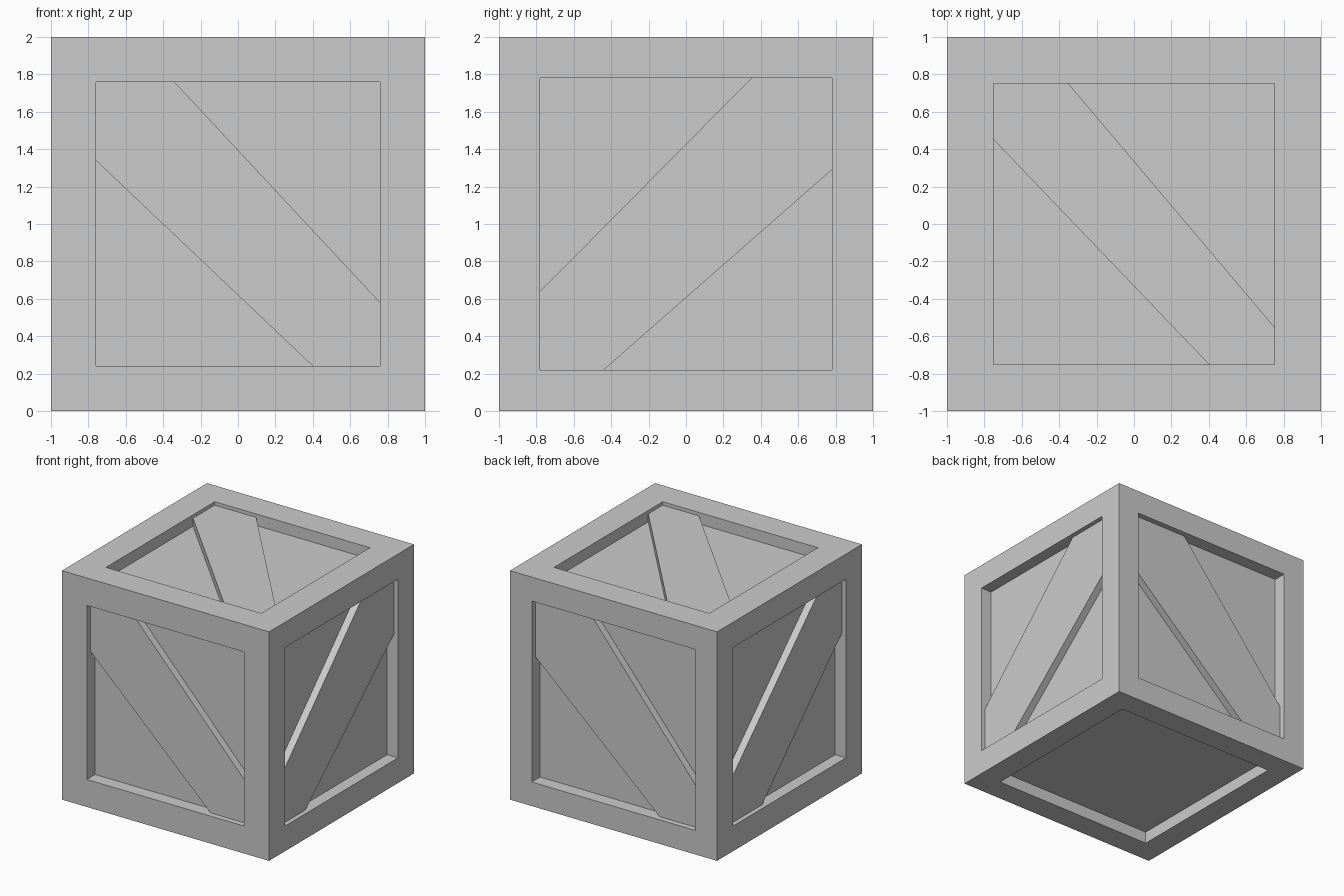
import bpy, bmesh
from mathutils import Vector

if "Cube" in bpy.data.objects:
    bpy.data.objects.remove(bpy.data.objects["Cube"])

X, Y, Z = Vector((1, 0, 0)), Vector((0, 1, 0)), Vector((0, 0, 1))

# name, right axis, up axis, opening half-size, panel depth, brace depth,
# brace mirrored?, brace edge ends (left, bottom, right, top)
SIDES = [
    ("front", X, Z, 0.76, 0.115, 0.05, 1, (0.34, 0.40, -0.42, -0.34)),
    ("back", -X, Z, 0.79, 0.115, 0.05, 1, (0.285, 0.41, -0.46, -0.25)),
    ("right", Y, Z, 0.78, 0.105, 0.04, -1, (0.29, 0.44, -0.36, -0.35)),
    ("left", -Y, Z, 0.78, 0.105, 0.04, -1, (0.30, 0.32, -0.425, -0.46)),
    ("top", X, Y, 0.75, 0.10, 0.03, 1, (0.45, 0.40, -0.55, -0.35)),
    ("bottom", X, -Y, 0.79, 0.105, None, 1, None),
]


def finish(name, bm):
    bmesh.ops.remove_doubles(bm, verts=bm.verts[:], dist=1e-4)
    bmesh.ops.recalc_face_normals(bm, faces=bm.faces[:])
    mesh = bpy.data.meshes.new(name)
    bm.to_mesh(mesh)
    bm.free()
    obj = bpy.data.objects.new(name, mesh)
    bpy.context.collection.objects.link(obj)


def loop(bm, right, up, points, depth):
    """Vertices of an outline lying at a depth below one crate side."""
    normal = right.cross(up)
    return [bm.verts.new(Z + right * u + up * v + normal * (1 - depth))
            for u, v in points]


def bridge(bm, a, b):
    n = len(a)
    for i in range(n):
        j = (i + 1) % n
        bm.faces.new((a[i], a[j], b[j], b[i]))


def square(h):
    return [(-h, -h), (h, -h), (h, h), (-h, h)]


# Crate body: frame, recess walls and sunken panel on every side
body = bmesh.new()
for name, right, up, h, deep, _, _, _ in SIDES:
    outer = loop(body, right, up, square(1), 0)
    rim = loop(body, right, up, square(h), 0)
    panel = loop(body, right, up, square(h), deep)
    bridge(body, outer, rim)
    bridge(body, rim, panel)
    body.faces.new(panel)
finish("crate_body", body)

# Diagonal braces, running corner to corner inside each recess
for name, right, up, h, deep, raised, flip, ends in SIDES:
    if ends is None:
        continue
    a, b, c, d = ends
    outline = [(-h, h), (-h, a), (b, -h), (h, -h), (h, c), (d, h)]
    outline = [(flip * u, v) for u, v in outline]
    bm = bmesh.new()
    base = loop(bm, right, up, outline, deep)
    face = loop(bm, right, up, outline, raised)
    bridge(bm, base, face)
    bm.faces.new(base)
    bm.faces.new(face)
    finish(name + "_brace", bm)
